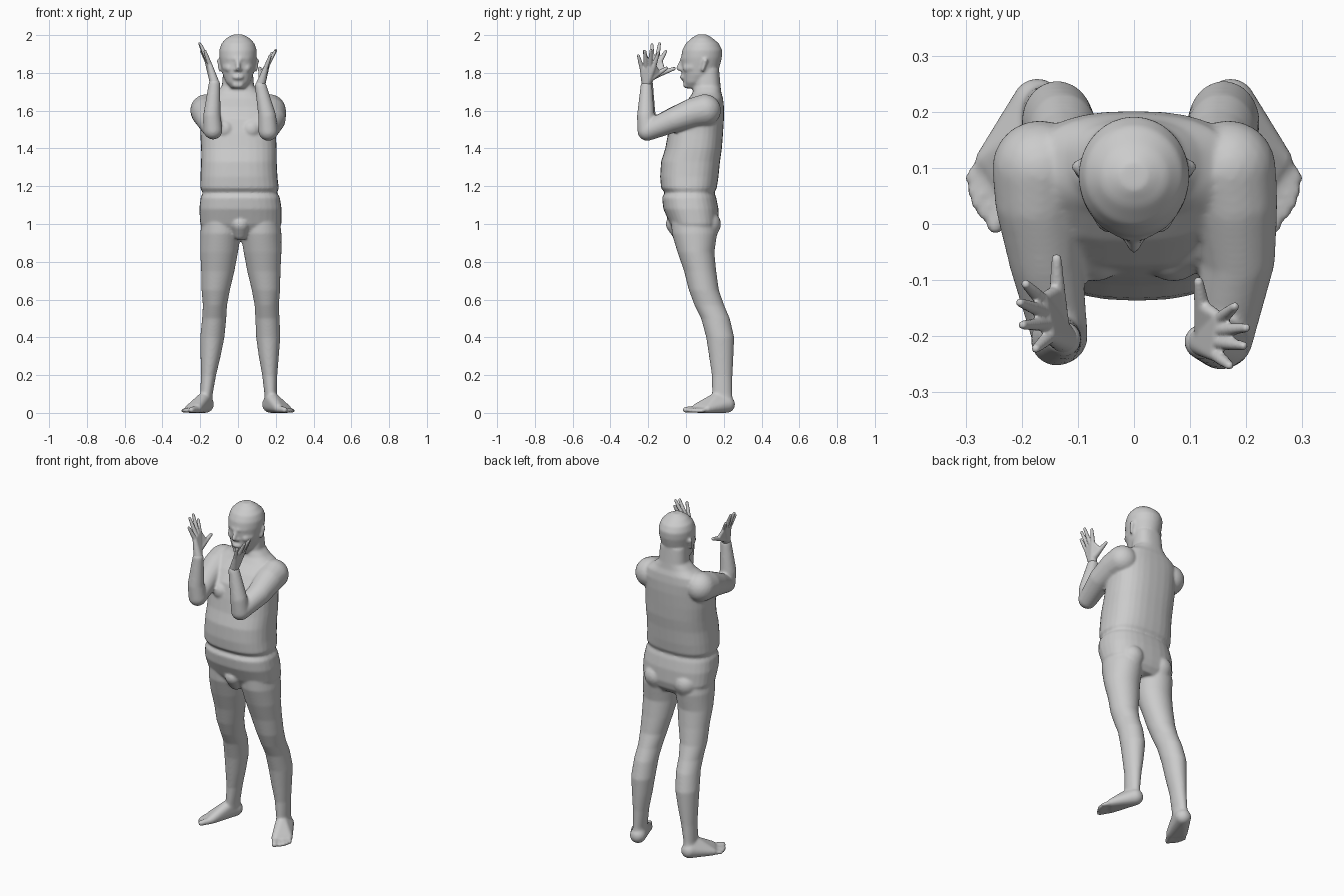
import bpy, bmesh
from math import cos, sin, pi, copysign
from mathutils import Vector

# unit ball used for every rounded hull
tmp = bmesh.new()
bmesh.ops.create_icosphere(tmp, subdivisions=3, radius=1)
BALL = [v.co.copy() for v in tmp.verts]
tmp.free()


def hull(bm, *balls):
    """Convex skin around balls (x, y, z, r)."""
    part = bmesh.new()
    for x, y, z, r in balls:
        for p in BALL:
            part.verts.new(p * r + Vector((x, y, z)))
    bmesh.ops.convex_hull(part, input=part.verts[:])
    bmesh.ops.delete(part, geom=[v for v in part.verts if not v.link_faces], context='VERTS')
    me = bpy.data.meshes.new("part")
    part.to_mesh(me)
    part.free()
    bm.from_mesh(me)
    bpy.data.meshes.remove(me)


def chain(bm, *balls):
    """Limb made of hulls between successive balls."""
    for a, b in zip(balls, balls[1:]):
        hull(bm, a, b)


def loft(bm, rings, p=2.0, n=32):
    """Skin over horizontal rings (z, centre x, front y, back y, half width)."""
    loops = []
    for z, cx, front, back, rx in rings:
        loop = []
        for i in range(n):
            c, s = cos(2 * pi * i / n), sin(2 * pi * i / n)
            x = copysign(abs(c) ** (2 / p), c) * rx
            y = copysign(abs(s) ** (2 / p), s) * (back - front) / 2
            loop.append(bm.verts.new((cx + x, (front + back) / 2 + y, z)))
        loops.append(loop)
    for a, b in zip(loops, loops[1:]):
        for i in range(n):
            j = (i + 1) % n
            bm.faces.new((a[i], a[j], b[j], b[i]))
    bm.faces.new(loops[0][::-1])
    bm.faces.new(loops[-1])


def finish(bm, name, voxel, smooth):
    """Fuse the overlapping parts into one smooth skin."""
    bmesh.ops.recalc_face_normals(bm, faces=bm.faces[:])
    me = bpy.data.meshes.new(name)
    bm.to_mesh(me)
    bm.free()
    ob = bpy.data.objects.new(name, me)
    bpy.context.collection.objects.link(ob)
    me.shade_smooth()
    m = ob.modifiers.new("fuse", 'REMESH')
    m.mode, m.voxel_size, m.use_smooth_shade = 'VOXEL', voxel, True
    m = ob.modifiers.new("soften", 'SMOOTH')
    m.factor, m.iterations = 0.5, smooth
    return ob


body = bmesh.new()

# trunk and neck
loft(body, [
    (.925, .015, -.01, .14, .14), (.96, .015, -.06, .165, .195), (1.0, .015, -.085, .175, .215),
    (1.08, .013, -.12, .172, .218), (1.14, .012, -.127, .16, .21), (1.165, .01, -.112, .15, .197),
    (1.19, .008, -.132, .163, .208), (1.25, .005, -.137, .172, .204), (1.33, .005, -.132, .18, .2),
    (1.4, .005, -.11, .19, .2), (1.48, 0, -.095, .196, .2), (1.56, 0, -.075, .201, .2),
    (1.62, 0, -.03, .201, .198), (1.665, 0, .015, .196, .17), (1.695, 0, .035, .187, .12),
    (1.73, 0, .042, .183, .085), (1.82, 0, .05, .175, .078)], p=2.5)

# head
loft(body, [
    (1.718, 0, .0, .07, .035), (1.75, 0, -.014, .11, .063), (1.79, 0, -.02, .165, .081),
    (1.84, 0, -.024, .18, .091), (1.88, 0, -.026, .19, .098), (1.92, 0, -.02, .192, .099),
    (1.955, 0, -.002, .175, .088), (1.985, 0, .03, .14, .06), (2.003, 0, .06, .11, .025)])
chain(body, (0, -.022, 1.866, .01), (0, -.04, 1.825, .013))             # nose
hull(body, (-.012, -.026, 1.818, .01), (.012, -.026, 1.818, .01))       # nostrils
hull(body, (-.018, -.014, 1.777, .012), (.018, -.014, 1.777, .012), (0, -.02, 1.777, .014))
hull(body, (-.012, .004, 1.738, .02), (.012, .004, 1.738, .02))         # chin

for s in (-1, 1):
    chain(body, (s * .012, -.021, 1.874, .011), (s * .05, .004, 1.876, .014))   # brow
    hull(body, (s * .045, .008, 1.825, .024), (s * .06, .035, 1.83, .024))      # cheek
    chain(body, (s * .099, .103, 1.865, .013), (s * .095, .088, 1.815, .009))   # ear
    hull(body, (s * .07, -.045, 1.5, .058), (s * .15, .0, 1.56, .055))          # chest
    hull(body, (s * .1 + .015, .115, 1.0, .07), (s * .1 + .015, .09, .95, .07)) # buttock

    # legs, the left one standing a little closer to the middle
    def lx(x, z):
        return s * x + (min(.03, .06 * z) if s < 0 else 0)
    leg = [(.05, .175, .145, .25, .036), (.1, .173, .138, .245, .033), (.2, .168, .137, .246, .04),
           (.3, .163, .122, .251, .053), (.4, .16, .107, .255, .064), (.5, .156, .08, .232, .064),
           (.57, .152, .045, .202, .064), (.65, .148, .015, .174, .075), (.75, .137, -.01, .16, .088),
           (.85, .13, -.045, .15, .1), (.95, .122, -.075, .165, .108), (1.05, .118, -.08, .15, .1)]
    loft(body, [(z, lx(x, z), f, b, r) for z, x, f, b, r in leg])

    # foot and toes
    hull(body, (s * .172, .215, .045, .045), (s * .18, .165, .075, .035),
         (s * .214, .06, .026, .026), (s * .262, .115, .021, .021))
    tips = [(.247, -.003, .016), (.268, .019, .012), (.281, .038, .012), (.288, .058, .011), (.291, .082, .011)]
    for i, (x, y, r) in enumerate(tips):
        t = i / 4
        chain(body, (s * (.214 + .048 * t), .056 + .06 * t, .02, r + .004), (s * x, y, r, r))

# front of the pelvis
chain(body, (.012, -.057, 1.0, .05), (.012, -.035, .955, .042))

# arms: shoulder, upper arm, elbow, forearm, wrist
chain(body, (.168, .1, 1.602, .085), (.178, .04, 1.59, .078), (.186, -.06, 1.552, .066),
      (.16, -.205, 1.492, .052), (.155, -.213, 1.57, .047), (.12, -.21, 1.73, .031))
chain(body, (-.168, .1, 1.602, .085), (-.17, .04, 1.59, .078), (-.158, -.06, 1.555, .066),
      (-.132, -.2, 1.497, .05), (-.138, -.207, 1.575, .046), (-.125, -.205, 1.74, .031))
finish(body, "body", .0065, 8)


def hand(name, wrist, index, little, tips, thumb):
    bm = bmesh.new()
    w, a, b = Vector(wrist), Vector(index), Vector(little)
    knuckles = [a.lerp(b, i / 3) for i in range(4)]
    hull(bm, (*w, .025), *[(*k, .013) for k in knuckles])
    for k, t in zip(knuckles, tips):
        mid = k.lerp(Vector(t), .5)
        chain(bm, (*k, .0125), (*mid, .011), (*t, .008))
    root, tip = w.lerp(a, .25), Vector(thumb)
    joint = root.lerp(tip, .55)
    chain(bm, (*root, .021), (*joint, .014), (*tip, .009))
    hull(bm, (*root, .02), (*joint, .012), (*a, .01))
    finish(bm, name, .004, 3)


hand("hand_left_side", (-.125, -.205, 1.75), (-.165, -.135, 1.865), (-.15, -.2, 1.845),
     [(-.193, -.107, 1.915), (-.203, -.14, 1.955), (-.198, -.18, 1.95), (-.175, -.222, 1.915)],
     (-.138, -.062, 1.823))
hand("hand_right_side", (.12, -.21, 1.74), (.155, -.168, 1.84), (.145, -.232, 1.82),
     [(.18, -.147, 1.905), (.2, -.185, 1.92), (.195, -.217, 1.913), (.17, -.252, 1.89)],
     (.115, -.103, 1.825))
